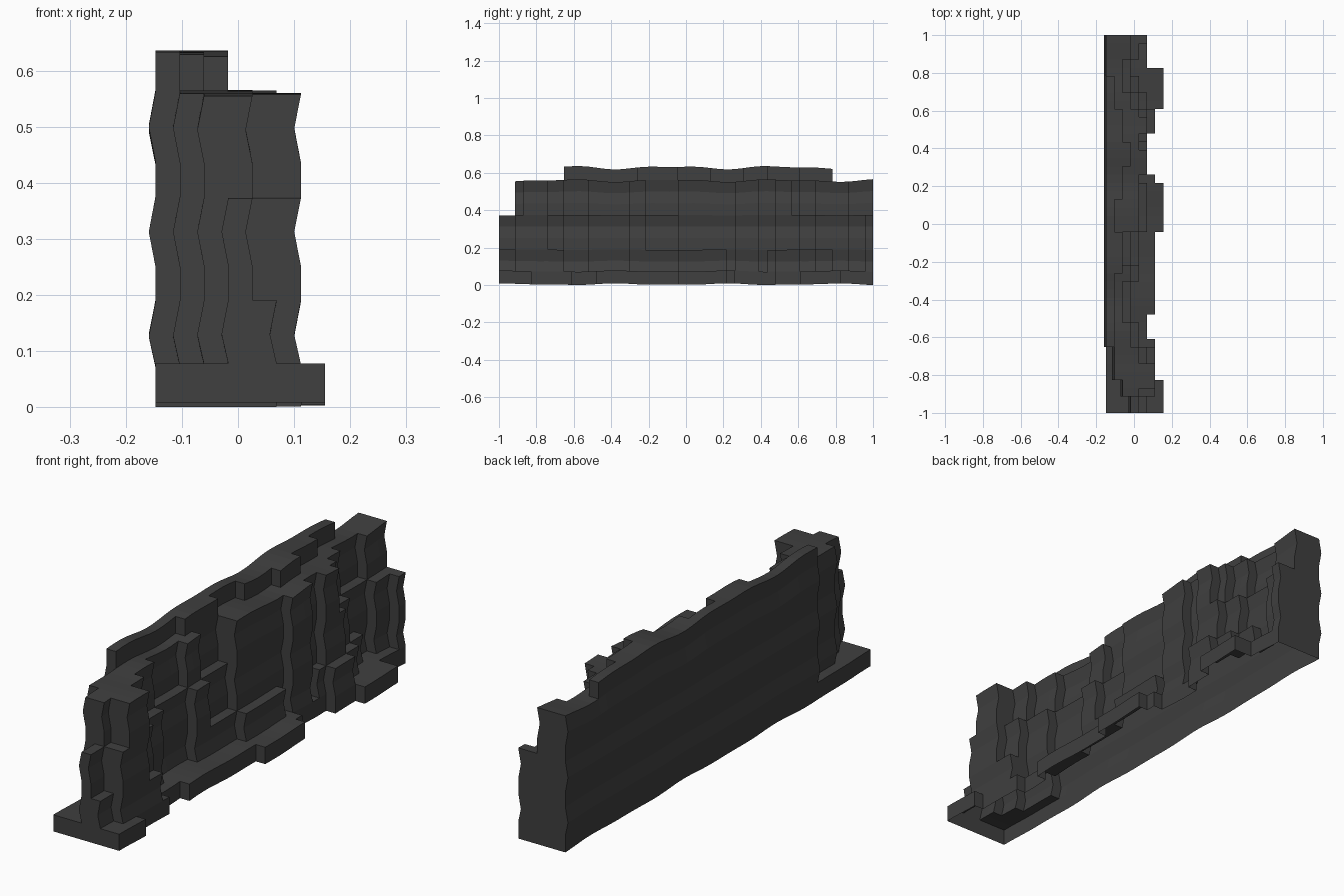
import bpy, bmesh, math
from mathutils import Vector

if "Cube" in bpy.data.objects:
    bpy.data.objects.remove(bpy.data.objects["Cube"])

NY, NZ = 46, 10
DX, DY, DZ = 0.0432, 2 / 46, 0.0611

# Outlines seen from above: (y start, depth in steps)
BASE = [(-1, 7), (-.83, 6), (-.6, 5), (-.48, 6), (-.03, 7),
        (.2, 6), (.26, 5), (.5, 6), (.6, 7), (.83, 5)]
BODY = [(-1, 4), (-.93, 6), (-.74, 5), (-.65, 4), (-.52, 3), (-.3, 4), (-.2, 3),
        (-.03, 4), (.26, 5), (.4, 4), (.5, 5), (.6, 4), (.7, 3), (.85, 4), (.95, 5)]
RIDGE = [(-1, 0), (-.65, 1), (-.25, 2), (-.05, 1), (.13, 2), (.3, 3), (.43, 2), (.6, 1), (.77, 0)]
RECESS = [(-1, 3), (-.93, 2), (-.83, 1), (-.65, 0)]


def step(outline, y):
    return [d for start, d in outline if start <= y][-1]


def span(y, k):
    """Back and front step of the wall at one spot of one row."""
    if k == 0:
        return 0, step(BASE, y)
    if k == 9:
        return 0, step(RIDGE, y)
    front = step(BODY, y)
    if k < 3:                                    # lower course juts out
        if y < -.65 or abs(y) < .2 or .45 < y < .8:
            front = min(front + 1, 6)
    elif k >= 6:                                 # upper course steps back
        if y < -.91:
            return 0, 0
        if y < -.86:
            front = 4
        elif -.74 < y < -.03 or y > .56:
            front -= 1
        if y > .93:
            front = 3
    return step(RECESS, y), front


def weathered(i, j, k):
    """Grid corner to rippled position."""
    y = -1 + j * DY
    x = -.147 + i * DX - (.012 if k % 3 == 2 else 0)
    wave = .6 * math.sin(math.tau * (y + .22) / .57) + .35 * math.sin(math.tau * y / .31)
    t = k / NZ
    z = .012 + k * (DZ + .0005) + .011 * wave * (t - .5 if t <= .5 else 2 * t - 1)
    return x, y, z + (.008 if k in (1, 10) else 0)


# Fill the grid of rock cells
cells = set()
for j in range(NY):
    for k in range(NZ):
        back, front = span(-1 + (j + .5) * DY, k)
        cells.update((i, j, k) for i in range(back, front))

# Skin only the exposed sides of the cells; the underside stays open
bm = bmesh.new()
corners = {}


def corner(p):
    key = tuple(int(a) for a in p)
    if key not in corners:
        corners[key] = bm.verts.new(weathered(*key))
    return corners[key]


def unit(axis):
    v = Vector((0, 0, 0))
    v[axis % 3] = 1
    return v


for cell in sorted(cells):
    for axis in range(3):
        n, u, v = unit(axis), unit(axis + 1), unit(axis + 2)
        for side in (0, 1):
            c = Vector(cell)
            near = c + n * (2 * side - 1)
            if near.z >= 0 and tuple(int(a) for a in near) not in cells:
                o = c + n * side
                quad = [o, o + u, o + u + v, o + v]
                bm.faces.new([corner(p) for p in (quad if side else quad[::-1])])

# Stand exactly on the ground
low = min(v.co.z for v in bm.verts)
bmesh.ops.translate(bm, verts=bm.verts[:], vec=(0, 0, -low))

mesh = bpy.data.meshes.new("rock_wall")
bm.to_mesh(mesh)
bm.free()
wall = bpy.data.objects.new("rock_wall", mesh)
bpy.context.collection.objects.link(wall)

# Dark stone
stone = bpy.data.materials.new("dark_stone")
stone.diffuse_color = (.05, .05, .05, 1)
stone.use_nodes = True
stone.node_tree.nodes["Principled BSDF"].inputs["Base Color"].default_value = stone.diffuse_color
mesh.materials.append(stone)
